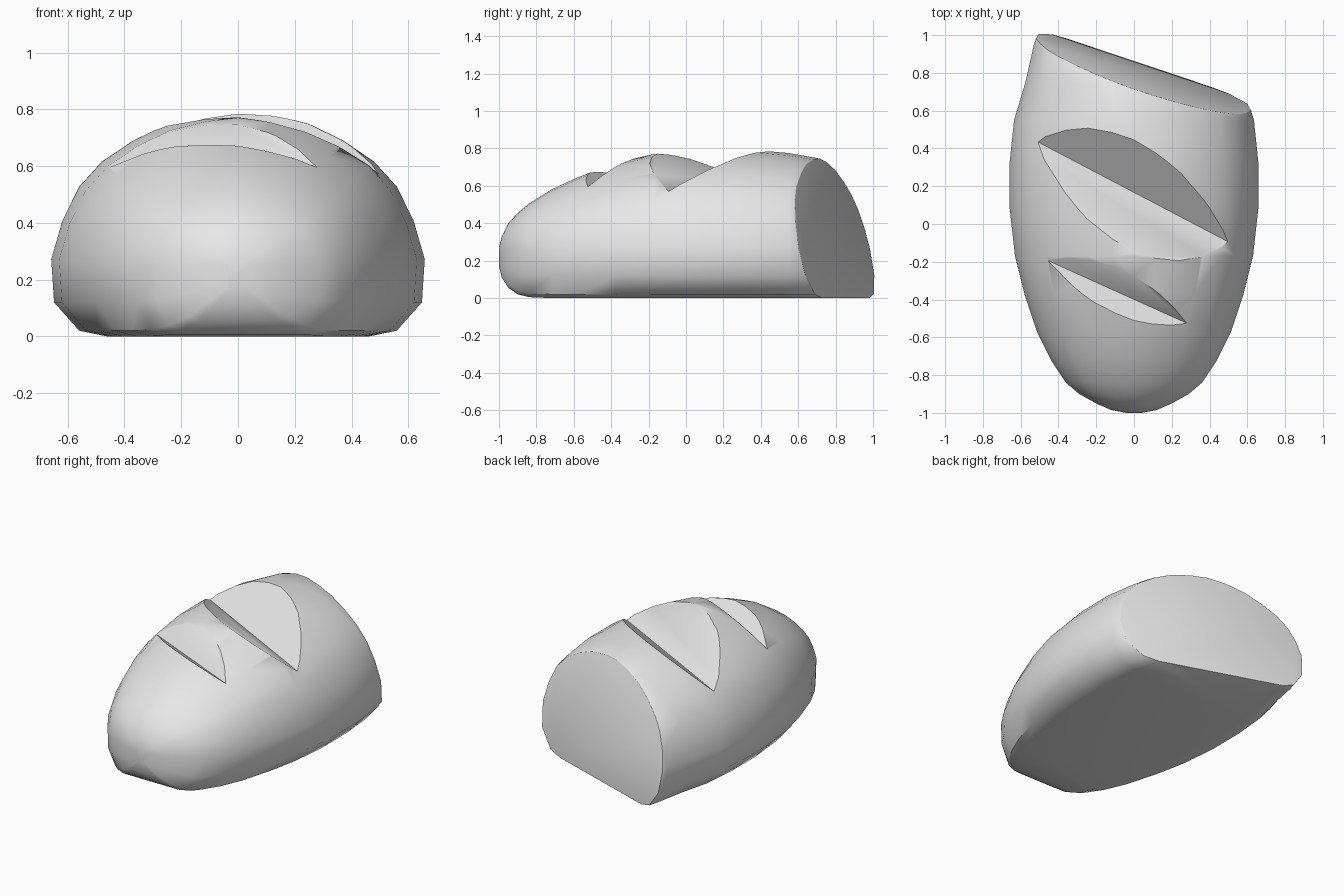
import bpy, bmesh, math
from mathutils import Vector

cube = bpy.data.objects.get("Cube")
if cube:
    bpy.data.objects.remove(cube, do_unlink=True)

grey = bpy.data.materials.new("plain grey")
grey.use_nodes = True
GREY = (0.8, 0.8, 0.8, 1)
grey.diffuse_color = GREY
grey.node_tree.nodes["Principled BSDF"].inputs["Base Color"].default_value = GREY


def make_object(name, bm):
    bmesh.ops.recalc_face_normals(bm, faces=bm.faces)
    mesh = bpy.data.meshes.new(name)
    bm.to_mesh(mesh)
    bm.free()
    mesh.materials.append(grey)
    obj = bpy.data.objects.new(name, mesh)
    bpy.context.collection.objects.link(obj)
    return obj


# Half cross-section: width fraction, height fraction above or below the waist
HALF = [(0.70, -1), (0.85, -0.92), (0.985, -0.52), (1, 0.04), (0.94, 0.29),
        (0.85, 0.51), (0.73, 0.67), (0.56, 0.81), (0.38, 0.915), (0.18, 0.975)]
SECTION = HALF + [(0, 1)] + [(-u, v) for u, v in reversed(HALF)]

# Stations along the loaf: y, half width, top, bottom
STATIONS = [(-1, 0.04, 0.27, 0.17), (-0.985, 0.12, 0.33, 0.11),
            (-0.95, 0.20, 0.40, 0.055), (-0.90, 0.29, 0.455, 0.02),
            (-0.84, 0.36, 0.505, 0.005), (-0.72, 0.44, 0.58, 0),
            (-0.58, 0.51, 0.645, 0), (-0.37, 0.58, 0.725, 0),
            (-0.17, 0.63, 0.77, 0), (0.08, 0.658, 0.793, 0),
            (0.33, 0.658, 0.795, 0), (0.55, 0.635, 0.775, 0),
            (0.75, 0.575, 0.74, 0), (0.95, 0.53, 0.68, 0), (1.1, 0.48, 0.63, 0)]
WAIST = 0.25

# Loaf body lofted through the stations
bm = bmesh.new()
rings = []
for y, half, top, bottom in STATIONS:
    ring = []
    for u, v in SECTION:
        reach = top - WAIST if v > 0 else WAIST - bottom
        ring.append(bm.verts.new((u * half, y, WAIST + v * reach)))
    rings.append(ring)
count = len(SECTION)
for a, b in zip(rings, rings[1:]):
    for i in range(count):
        j = (i + 1) % count
        bm.faces.new((a[i], a[j], b[j], b[i]))
bm.faces.new(rings[0])
bm.faces.new(rings[-1])
bmesh.ops.recalc_face_normals(bm, faces=bm.faces)

# Slanted flat cut at the back with a softened rim
cut = bmesh.ops.bisect_plane(
    bm, geom=bm.verts[:] + bm.edges[:] + bm.faces[:], dist=1e-5,
    plane_co=(0, 0.863, 0), plane_no=Vector((0.335, 1, 0.2)).normalized(),
    clear_outer=True)
rim = [e for e in cut["geom_cut"] if isinstance(e, bmesh.types.BMEdge)]
bmesh.ops.edgeloop_fill(bm, edges=rim)
bmesh.ops.recalc_face_normals(bm, faces=bm.faces)
bmesh.ops.bevel(bm, geom=rim, offset=0.012, offset_type='OFFSET',
                segments=2, profile=0.5, affect='EDGES', clamp_overlap=True)
loaf = make_object("bread_loaf", bm)


# V-shaped wedge whose keel runs along the bottom of a slash
def make_wedge(name, start, end, depth_z, front_slope, back_slope):
    a, b = Vector((*start, depth_z)), Vector((*end, depth_z))
    along = (b - a).normalized()
    side = Vector((-along.y, along.x, 0))
    rise = 0.5
    up = Vector((0, 0, rise))
    bm = bmesh.new()
    ends = []
    for p in (a - along * 0.4, b + along * 0.4):
        ends.append([bm.verts.new(q) for q in (
            p, p + up + side * rise / back_slope,
            p + up - side * rise / front_slope)])
    for i in range(3):
        j = (i + 1) % 3
        bm.faces.new((ends[0][i], ends[0][j], ends[1][j], ends[1][i]))
    for tri in ends:
        bm.faces.new(tri)
    wedge = make_object(name, bm)
    wedge.hide_render = True
    return wedge


wedges = [
    make_wedge("large_slash_cutter", (-0.52, 0.44), (0.49, -0.09), 0.57, 0.72, 0.87),
    make_wedge("small_slash_cutter", (-0.42, -0.21), (0.29, -0.53), 0.595, 0.75, 1.35),
]

# Cut the two slashes into the crust
bpy.ops.object.select_all(action='DESELECT')
bpy.context.view_layer.objects.active = loaf
loaf.select_set(True)
for wedge in wedges:
    mod = loaf.modifiers.new("slash", 'BOOLEAN')
    mod.operation = 'DIFFERENCE'
    mod.solver = 'EXACT'
    mod.object = wedge
    bpy.ops.object.modifier_apply(modifier=mod.name)
    bpy.data.objects.remove(wedge, do_unlink=True)

bpy.ops.object.shade_smooth_by_angle(angle=math.radians(40))
